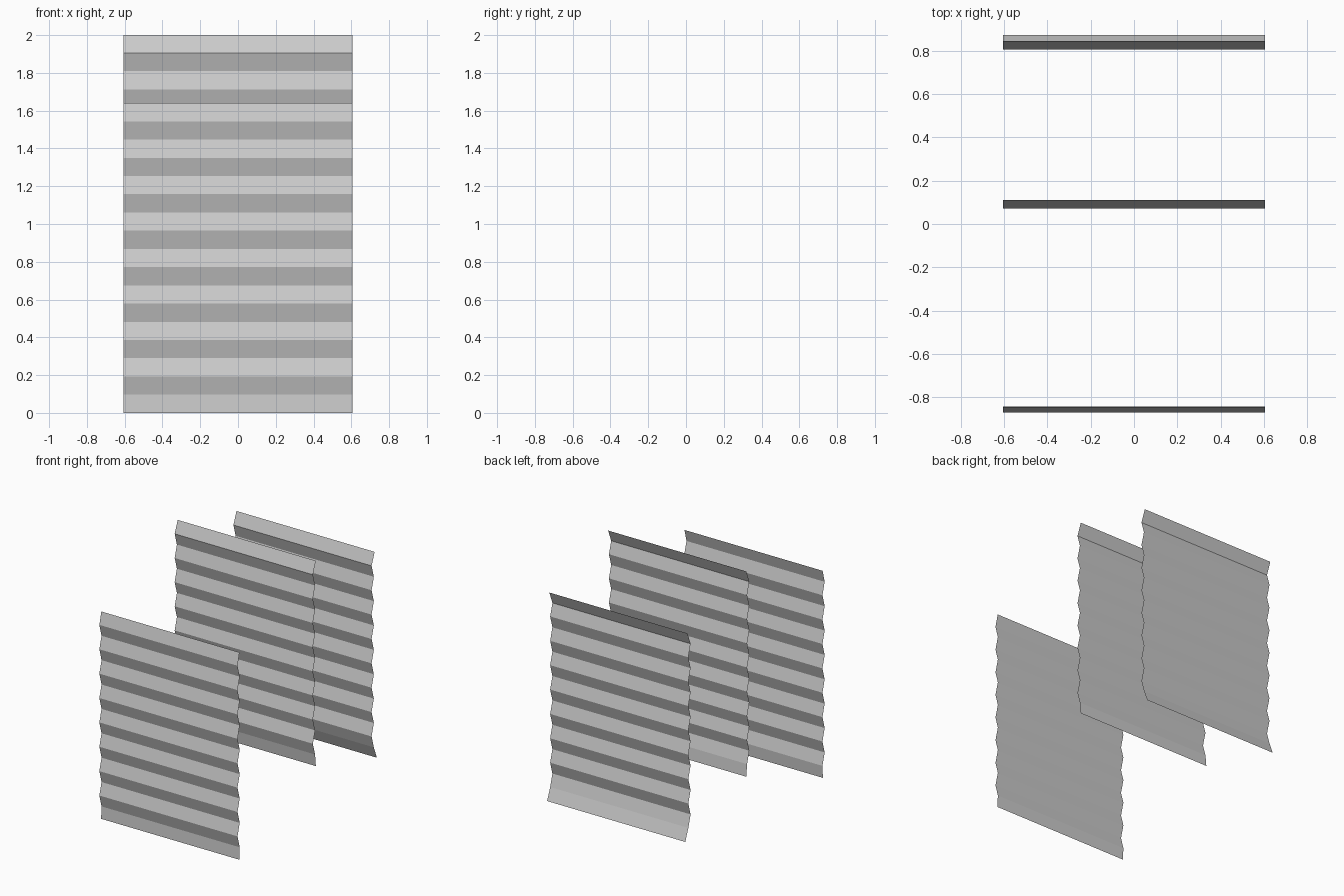
import bpy, bmesh

if "Cube" in bpy.data.objects:
    bpy.data.objects.remove(bpy.data.objects["Cube"])

HALF_WIDTH = 0.605
FOLDS = 17


def pleated_sheet(name, z_bottom, z_top, y_front, y_back, y_top, y_bottom):
    """Thin zigzag sheet: horizontal folds, with its own top and bottom lip."""
    bm = bmesh.new()
    rows = []
    for i in range(FOLDS + 1):
        z = z_top + (z_bottom - z_top) * i / FOLDS
        y = y_front if i % 2 else y_back
        if i == 0:
            y = y_top
        elif i == FOLDS:
            y = y_bottom
        rows.append([bm.verts.new((x, y, z)) for x in (-HALF_WIDTH, HALF_WIDTH)])
    for upper, lower in zip(rows, rows[1:]):
        bm.faces.new((lower[0], lower[1], upper[1], upper[0]))
    mesh = bpy.data.meshes.new(name)
    bm.to_mesh(mesh)
    bm.free()
    obj = bpy.data.objects.new(name, mesh)
    bpy.context.collection.objects.link(obj)
    return obj


# Front, middle and back corrugated sheets
pleated_sheet("front_sheet", 0.0, 1.64, -0.870, -0.843, -0.845, -0.848)
pleated_sheet("middle_sheet", 0.375, 2.0, 0.072, 0.100, 0.110, 0.110)
pleated_sheet("back_sheet", 0.15, 1.79, 0.807, 0.835, 0.845, 0.873)
